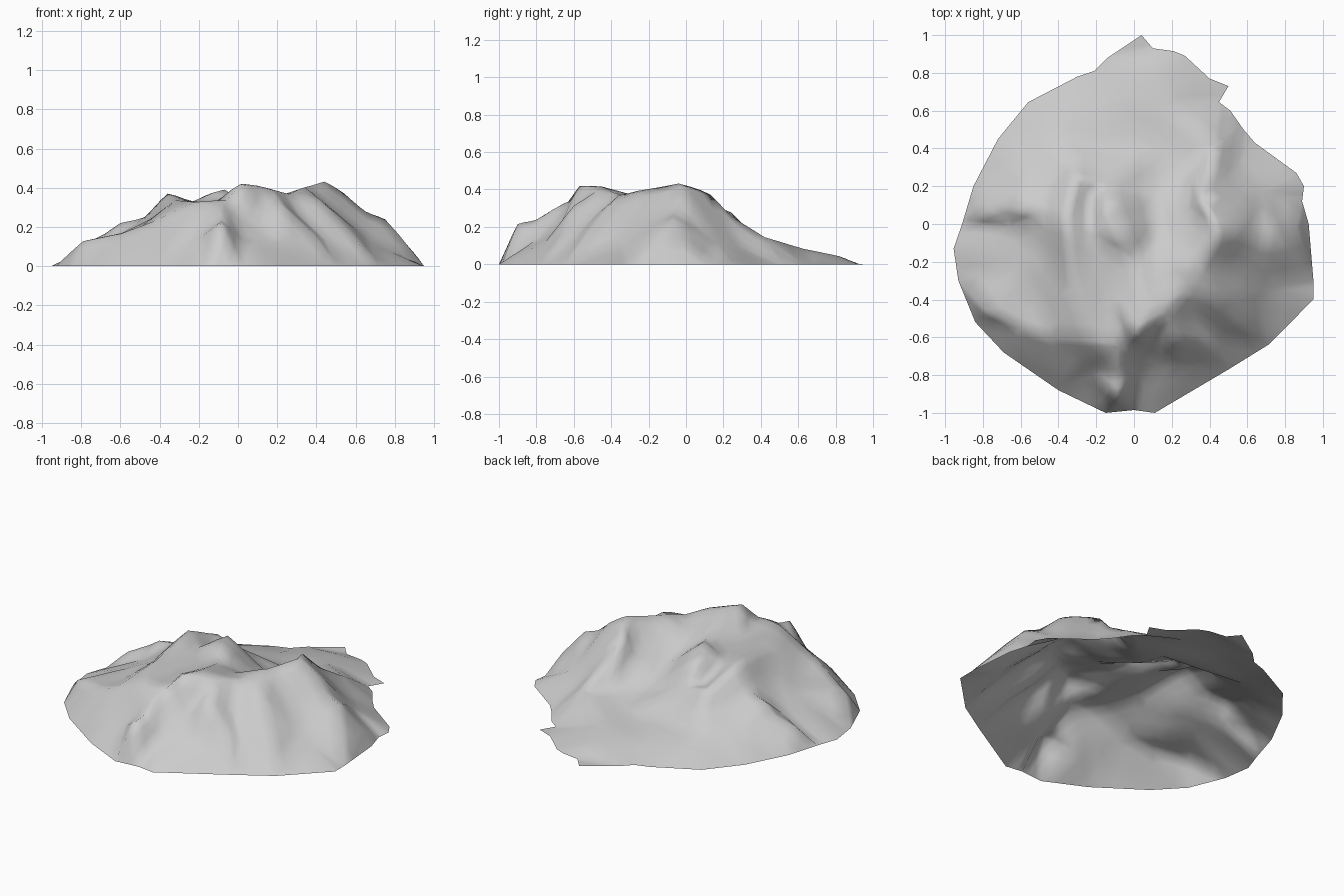
import bpy, bmesh
from mathutils import Vector
from mathutils.geometry import delaunay_2d_cdt

# footprint of the hill at ground level
outline = [(.04, 1), (.1, .93), (.21, .915), (.27, .89), (.4, .77), (.5, .73), (.45, .645),
           (.51, .6), (.58, .5), (.64, .43), (.86, .27), (.9, .2), (.89, .12), (.925, 0),
           (.95, -.3), (.95, -.4), (.71, -.64), (.5, -.77), (.11, -1), (0, -.985), (-.15, -1),
           (-.4, -.88), (-.69, -.68), (-.84, -.52), (-.93, -.3), (-.955, -.13), (-.91, 0),
           (-.85, .2), (-.72, .45), (-.56, .645), (-.3, .78), (-.21, .81), (-.14, .88)]

# crest lines, each running along the top of a ridge or spur
ridges = [
    [(-.09, -.9, .225), (-.08, -.8, .24), (-.12, -.7, .3), (-.06, -.63, .34), (.01, -.57, .425),
     (.06, -.45, .42), (.17, -.48, .395), (.26, -.36, .37), (.34, -.2, .41), (.44, -.04, .44),
     (.54, -.02, .38), (.65, -.06, .285), (.75, -.07, .25), (.86, -.02, .11)],
    [(-.12, -.7, .3), (-.22, -.62, .33), (-.32, -.35, .34), (-.36, .02, .38),
     (-.48, .05, .25), (-.6, .08, .225), (-.68, .1, .17), (-.8, .06, .11)],
    [(-.36, .02, .38), (-.31, .24, .28), (-.33, .34, .18)],
    [(-.07, -.06, .4), (-.14, .1, .375), (-.15, .22, .25), (-.14, .4, .11)],
    [(.44, -.04, .44), (.36, .13, .385), (.4, .26, .25), (.43, .42, .15)],
    [(-.22, -.62, .33), (-.43, -.6, .23), (-.6, -.55, .17), (-.79, -.45, .13)],
    [(.17, -.48, .395), (.22, -.6, .32), (.38, -.64, .17)],
    [(.34, -.2, .41), (.43, -.4, .33), (.55, -.5, .2)],
]

# gullies and low ground between the ridges
hollows = [(.13, -.22, .33), (.13, -.02, .23), (.1, .16, .16), (.12, .4, .095), (.17, .63, .085),
           (.1, .82, .045), (-.15, .62, .06), (-.42, .45, .1), (-.58, .3, .11), (-.45, .2, .19),
           (-.23, .14, .25), (-.23, -.06, .33), (-.62, -.22, .16), (-.66, -.02, .12),
           (-.45, -.2, .24), (-.52, -.42, .18), (-.12, -.38, .32), (0, -.2, .35),
           (.1, -.67, .21), (.03, -.8, .13), (.23, -.75, .12), (.32, -.5, .25), (.45, -.6, .13),
           (.68, -.34, .12), (.52, -.24, .26), (-.22, -.8, .13), (-.42, -.74, .12),
           (-.28, -.71, .21), (.28, .08, .27), (.3, .3, .14), (.67, .17, .11),
           (.55, .3, .09), (.5, .53, .04)]

# join outline, crests and hollows into one triangulated surface
points = [Vector((x, y, 0)) for x, y in outline]
edges = []
for ridge in ridges:
    start = len(points)
    points += [Vector(p) for p in ridge]
    edges += [(i, i + 1) for i in range(start, len(points) - 1)]
points += [Vector(p) for p in hollows]
verts, _, faces, origins, _, _ = delaunay_2d_cdt(
    [p.to_2d() for p in points], edges, [list(reversed(range(len(outline))))], 1, 1e-4)

bm = bmesh.new()
made = []
for v, origin in zip(verts, origins):
    z = points[origin[0]].z if origin else min(points, key=lambda p: (p.to_2d() - v).length).z
    made.append(bm.verts.new((v.x, v.y, z)))
for f in faces:
    bm.faces.new([made[i] for i in f])

# refine and soften the creases slightly
bmesh.ops.subdivide_edges(bm, edges=bm.edges[:], cuts=2, use_grid_fill=True)
bmesh.ops.triangulate(bm, faces=bm.faces[:])
inner = [v for v in bm.verts if not v.is_boundary]
average = {v: sum(e.other_vert(v).co.z for e in v.link_edges) / len(v.link_edges) for v in inner}
for v in inner:
    v.co.z += .25 * (average[v] - v.co.z)
bm.normal_update()
for f in bm.faces:
    if f.normal.z < 0:
        f.normal_flip()
    f.smooth = True

mesh = bpy.data.meshes.new("mountain_terrain")
bm.to_mesh(mesh)
bm.free()
bpy.context.collection.objects.link(bpy.data.objects.new("mountain_terrain", mesh))
